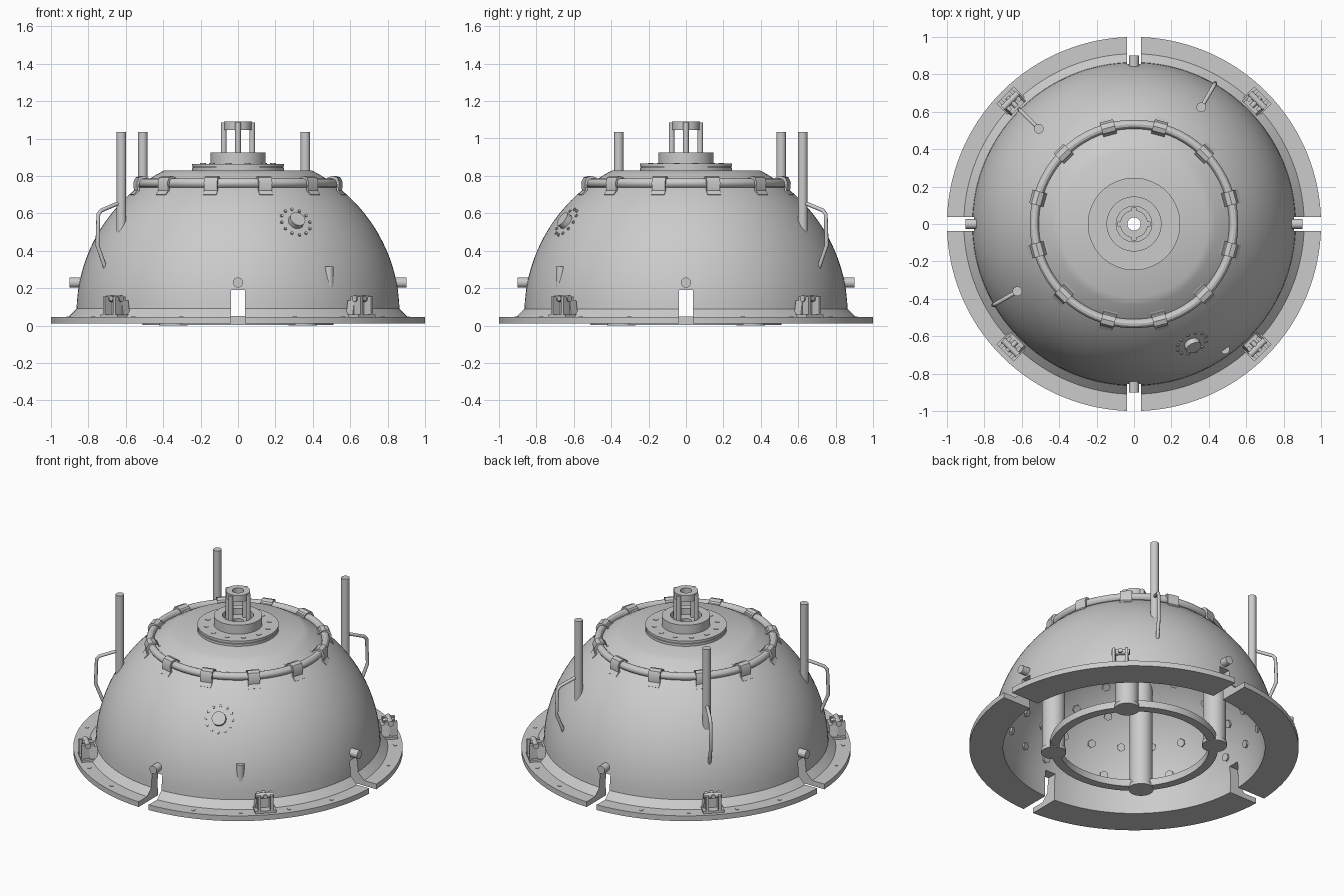
import bpy, bmesh, math
from math import sin, cos, pi, radians, sqrt
from mathutils import Vector, Matrix

if "Cube" in bpy.data.objects:
    bpy.data.objects.remove(bpy.data.objects["Cube"])

steel = bpy.data.materials.new("grey_steel")
steel.use_nodes = True
GREY = (0.6, 0.6, 0.6, 1)
steel.diffuse_color = GREY
steel.node_tree.nodes["Principled BSDF"].inputs["Base Color"].default_value = GREY

R, RI, ZC = 0.865, 0.80, 0.06      # dome outer radius, inner radius, centre height


def polar(r, deg, z):
    return Vector((r * cos(radians(deg)), r * sin(radians(deg)), z))


def on_sphere(rad, deg, elev):
    return polar(rad * cos(elev), deg, ZC + rad * sin(elev))


def finish(bm, name, smooth=True):
    bmesh.ops.recalc_face_normals(bm, faces=bm.faces)
    mesh = bpy.data.meshes.new(name)
    bm.to_mesh(mesh)
    bm.free()
    mesh.materials.append(steel)
    ob = bpy.data.objects.new(name, mesh)
    bpy.context.collection.objects.link(ob)
    if smooth:
        smooth_shade(ob)
    return ob


def activate(ob):
    bpy.ops.object.select_all(action="DESELECT")
    ob.select_set(True)
    bpy.context.view_layer.objects.active = ob


def smooth_shade(ob):
    activate(ob)
    bpy.ops.object.shade_smooth_by_angle(angle=radians(30))


def rod(bm, a, b, r, n=20):
    a, b = Vector(a), Vector(b)
    rot = (b - a).to_track_quat("Z", "Y").to_matrix().to_4x4()
    bmesh.ops.create_cone(bm, cap_ends=True, segments=n, radius1=r, radius2=r,
                          depth=(b - a).length,
                          matrix=Matrix.Translation((a + b) / 2) @ rot)


def block(bm, deg, r, z, size, taper=1.0):
    """Box of radial, tangential and vertical size, facing outward at an angle."""
    new = bmesh.ops.create_cube(bm, size=1)["verts"]
    for v in new:
        if v.co.z > 0:
            v.co.y *= taper
    m = Matrix.Translation(polar(r, deg, z)) @ Matrix.Rotation(radians(deg), 4, "Z")
    bmesh.ops.transform(bm, matrix=m @ Matrix.Diagonal((*size, 1)), verts=new)


def lathe(bm, profile, n=96):
    """Closed (radius, height) outline turned about the z axis."""
    rings = [[bm.verts.new(polar(r, 360 * i / n, z)) for i in range(n)] for r, z in profile]
    for k, low in enumerate(rings):
        high = rings[(k + 1) % len(rings)]
        for i in range(n):
            j = (i + 1) % n
            bm.faces.new((low[i], low[j], high[j], high[i]))


def ring(name, r0, r1, z0, z1, n=64):
    bm = bmesh.new()
    lathe(bm, [(r0, z0), (r1, z0), (r1, z1), (r0, z1)], n)
    return finish(bm, name)


def arc(rad, z0, z1, steps=20):
    """Dome section from one height to another."""
    a, b = math.asin((z0 - ZC) / rad), math.asin((z1 - ZC) / rad)
    angles = [a + (b - a) * i / steps for i in range(steps + 1)]
    return [(rad * cos(t), ZC + rad * sin(t)) for t in angles]


# Hollow dome with its base flange and four notches
bm = bmesh.new()
lathe(bm, [(0.795, 0.01), (1, 0.01), (1, 0.045), (0.91, 0.045)] + arc(R, 0.09, 0.83)
      + [(0.035, 0.83), (0.035, 0.79)] + arc(RI, 0.79, 0.10), 128)
dome = finish(bm, "dome_shell", False)
bm = bmesh.new()
for k in range(4):
    block(bm, 90 * k, 0.92, 0.04, (0.4, 0.075, 0.3))
cutter = finish(bm, "notch_cutter", False)
cutter.hide_render = True
mod = dome.modifiers.new("notches", "BOOLEAN")
mod.operation = "DIFFERENCE"
mod.solver = "EXACT"
mod.object = cutter
activate(dome)
bpy.ops.object.modifier_apply(modifier=mod.name)
bpy.data.objects.remove(cutter)
smooth_shade(dome)

# Pins over the notches
bm = bmesh.new()
for k in range(4):
    rod(bm, polar(0.80, 90 * k, 0.23), polar(0.90, 90 * k, 0.23), 0.027)
finish(bm, "notch_pins")

# Bolts on the flange and on the top plate
bm = bmesh.new()
for k in range(4):
    for a in (18.5, 36, 54, 71.5):
        p = polar(0.955, 90 * k + a, 0.04)
        rod(bm, p, p + Vector((0, 0, 0.008)), 0.012, 12)
finish(bm, "flange_bolts")
bm = bmesh.new()
for k in range(12):
    p = polar(0.195, 15 + 30 * k, 0.86)
    rod(bm, p, p + Vector((0, 0, 0.008)), 0.016, 12)
finish(bm, "top_plate_bolts")

# Stacked hub on top
ring("top_plate_lower", 0.035, 0.247, 0.83, 0.846)
ring("top_plate_neck", 0.035, 0.24, 0.846, 0.85)
ring("top_plate_upper", 0.035, 0.247, 0.85, 0.865)
ring("hub_collar", 0.095, 0.147, 0.865, 0.925)
ring("hub_seat", 0.035, 0.095, 0.865, 0.885)
ring("hub_cap", 0.035, 0.074, 1.045, 1.09)
bm = bmesh.new()
for k in range(4):
    rod(bm, polar(0.076, 90 * k, 0.88), polar(0.076, 90 * k, 1.085), 0.015, 16)
finish(bm, "hub_legs")

# Pipe ring held by twelve bent clips
bm = bmesh.new()
lathe(bm, [(0.533 + 0.024 * cos(t * pi / 6), 0.762 + 0.024 * sin(t * pi / 6))
           for t in range(12)])
finish(bm, "pipe_ring")
strip = [(0.465, 0.785), (0.495, 0.772), (0.508, 0.792), (0.533, 0.80), (0.558, 0.792),
         (0.57, 0.765), (0.566, 0.722), (0.585, 0.70)]
bm = bmesh.new()
for k in range(12):
    m = Matrix.Rotation(radians(15 + 30 * k), 3, "Z")
    rows = [[bm.verts.new(m @ Vector((r - d, y, z - d))) for y in (-0.037, 0.037)
             for d in (0, 0.012)] for r, z in strip]
    for p, q in zip(rows, rows[1:]):
        for i, j in ((0, 1), (1, 3), (3, 2), (2, 0)):
            bm.faces.new((p[i], p[j], q[j], q[i]))
    for e in (rows[0], rows[-1]):
        bm.faces.new((e[0], e[1], e[3], e[2]))
finish(bm, "pipe_clips")

# Three tall posts, each with a bent handle down to the dome
for i, a in enumerate((60, 135, 210)):
    bm = bmesh.new()
    rod(bm, polar(0.72, a, 0.48), polar(0.72, a, 1.035), 0.026, 24)
    finish(bm, f"tall_post_{i + 1}")
    curve = bpy.data.curves.new("handle_path", "CURVE")
    curve.dimensions = "3D"
    curve.bevel_depth = 0.011
    curve.bevel_resolution = 2
    curve.use_fill_caps = True
    path = [(0.72, 0.65), (0.75, 0.65), (0.845, 0.615), (0.862, 0.595), (0.868, 0.43),
            (0.82, 0.31)]
    line = curve.splines.new("POLY")
    line.points.add(len(path) - 1)
    for pt, (r, z) in zip(line.points, path):
        pt.co = (*polar(r, a, z), 1)
    curve.materials.append(steel)
    handle = bpy.data.objects.new(f"handle_{i + 1}", curve)
    bpy.context.collection.objects.link(handle)

# Lifting brackets on the flange diagonals
bm = bmesh.new()
for k in range(4):
    a = 45 + 90 * k
    block(bm, a, 0.925, 0.052, (0.10, 0.13, 0.016))
    block(bm, a, 0.90, 0.09, (0.05, 0.12, 0.09), 0.75)
    for s in (-1, 1):
        block(bm, a + 2.3 * s, 0.935, 0.10, (0.08, 0.018, 0.11))
    rod(bm, polar(0.935, a - 3.4, 0.145), polar(0.935, a + 3.4, 0.145), 0.018, 16)
    rod(bm, polar(0.89, a, 0.145), polar(0.96, a, 0.145), 0.014, 12)
finish(bm, "flange_brackets")

# Round port with a circle of studs, and a half-sunk peg
elev, port_angle = radians(34.8), -64.2
p = on_sphere(R, port_angle, elev)
normal = (p - Vector((0, 0, ZC))).normalized()
side = normal.cross(Vector((0, 0, 1))).normalized()
up = side.cross(normal)
bm = bmesh.new()
rod(bm, p - normal * 0.02, p + normal * 0.03, 0.043, 24)
for k in range(12):
    t = k * pi / 6
    q = p + (side * cos(t) + up * sin(t)) * 0.083
    rod(bm, q - normal * 0.012, q + normal * 0.004, 0.008, 8)
finish(bm, "dome_port")
bm = bmesh.new()
rod(bm, polar(0.828, -54, 0.15), polar(0.828, -54, 0.315), 0.025)
finish(bm, "dome_peg")

# Inner columns, their foot rims and the ring that joins them
for k in range(4):
    bm = bmesh.new()
    a = 45 + 90 * k
    rod(bm, polar(0.49, a, 0.005), polar(0.49, a, 0.72), 0.07, 32)
    rod(bm, polar(0.49, a, 0), polar(0.49, a, 0.025), 0.076, 32)
    finish(bm, f"inner_column_{k + 1}")
ring("inner_ring", 0.455, 0.51, 0.004, 0.05, 96)

# Hexagonal bolt heads lining the inside
bm = bmesh.new()
for row, (elev, count) in enumerate(((14, 24), (27, 24), (40, 18), (53, 14))):
    for k in range(count):
        a = 360 * (k + 0.5 * (row % 2) + 0.25) / count
        rod(bm, on_sphere(RI + 0.01, a, radians(elev)),
            on_sphere(RI - 0.012, a, radians(elev)), 0.026, 6)
finish(bm, "inner_bolt_heads", False)
